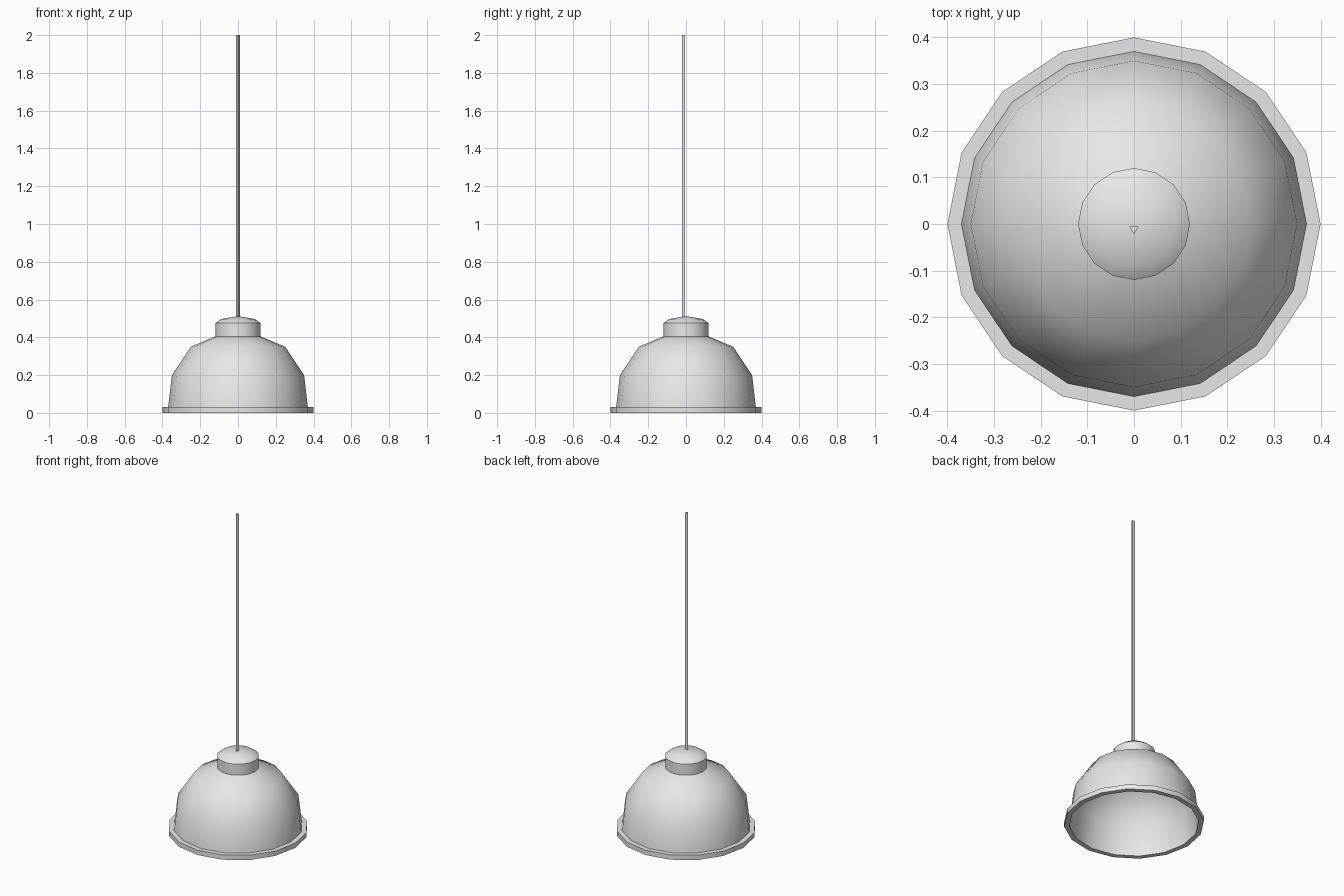
import bpy, bmesh, math

if "Cube" in bpy.data.objects:
    bpy.data.objects.remove(bpy.data.objects["Cube"])

SIDES = 16
grey = bpy.data.materials.new("light_grey")
grey.diffuse_color = (0.8, 0.8, 0.8, 1)
grey.use_nodes = True
grey.node_tree.nodes["Principled BSDF"].inputs["Base Color"].default_value = grey.diffuse_color


def finish(name, bm, angle):
    """Turn a bmesh into an object, smooth below the given crease angle."""
    me = bpy.data.meshes.new(name)
    bm.to_mesh(me)
    bm.free()
    me.materials.append(grey)
    for p in me.polygons:
        p.use_smooth = True
    me.set_sharp_from_angle(angle=math.radians(angle))
    ob = bpy.data.objects.new(name, me)
    bpy.context.scene.collection.objects.link(ob)
    return ob


def lathe(name, profile, angle=40):
    """Revolve (radius, z) points, listed upward along the outside."""
    bm = bmesh.new()
    rings = []
    for r, z in profile:
        if r == 0:
            rings.append([bm.verts.new((0, 0, z))] * SIDES)
        else:
            rings.append([bm.verts.new((r * math.cos(math.tau * k / SIDES),
                                        r * math.sin(math.tau * k / SIDES), z))
                          for k in range(SIDES)])
    for a, b in zip(rings, rings[1:]):
        for k in range(SIDES):
            n = (k + 1) % SIDES
            quad = [a[k], a[n], b[n], b[k]]
            bm.faces.new(list(dict.fromkeys(quad)))
    bmesh.ops.remove_doubles(bm, verts=bm.verts, dist=1e-5)
    return finish(name, bm, angle)


# Flat lip around the opening
lathe("shade_rim", [(0.37, 0), (0.40, 0), (0.40, 0.03), (0.37, 0.03), (0.37, 0)])

# Thin open bell
lathe("shade_dome", [(0.37, 0.03), (0.35, 0.20), (0.25, 0.35), (0.12, 0.405)])

# Collar and its shallow domed cap
lathe("collar_cap", [(0.12, 0.405), (0.12, 0.475), (0.09, 0.497), (0, 0.512)])

# Three-sided hanging cord, just in front of the centre
bm = bmesh.new()
tri = [(-0.01, -0.005), (0, -0.022), (0.01, -0.005)]
low = [bm.verts.new((x, y, 0.50)) for x, y in tri]
top = [bm.verts.new((x, y, 2.0)) for x, y in tri]
for k in range(3):
    n = (k + 1) % 3
    bm.faces.new((low[k], low[n], top[n], top[k]))
bm.faces.new(top)
bm.faces.new(low[::-1])
finish("cord", bm, 30)
